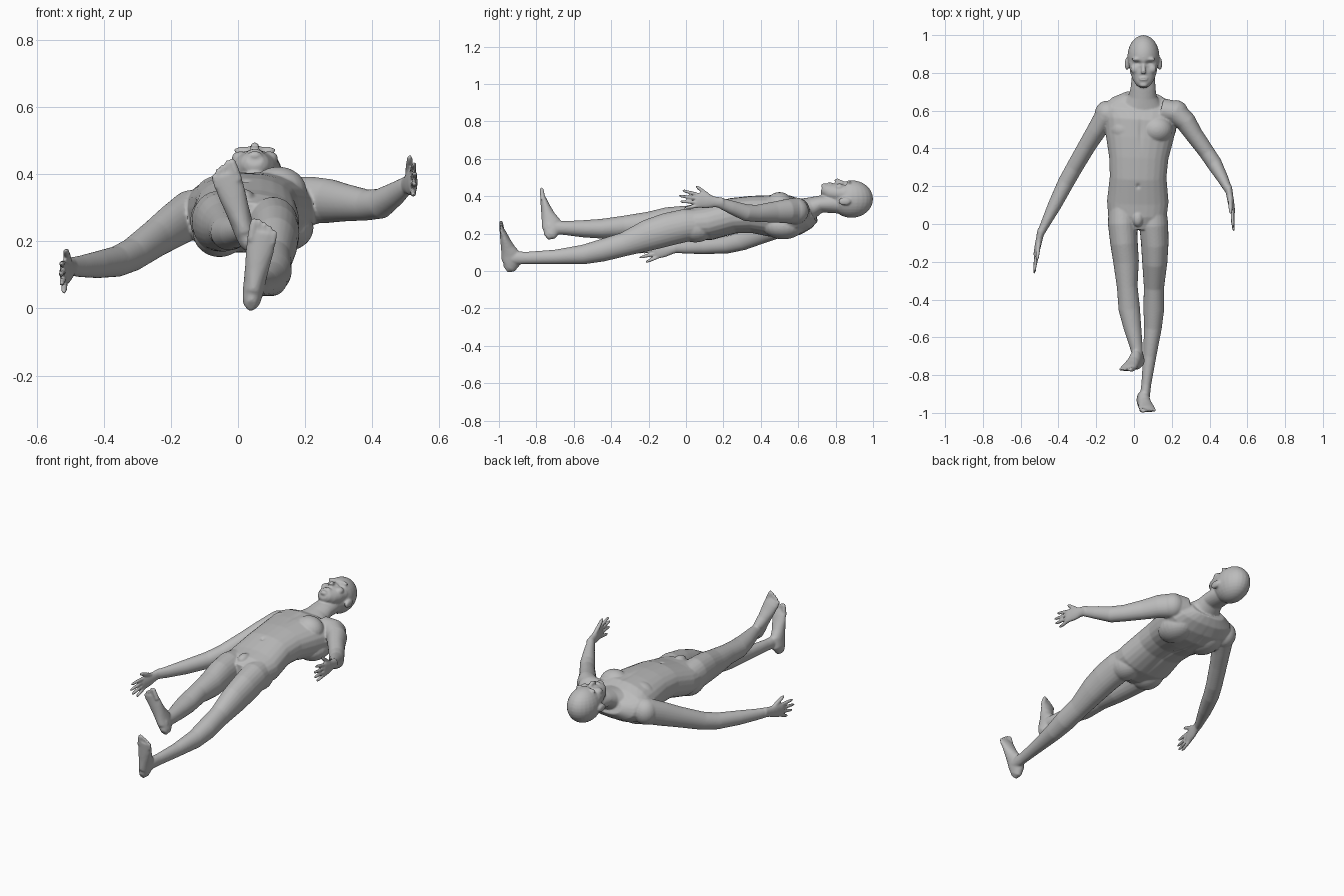
import bpy, bmesh, math
from mathutils import Vector, Matrix

cube = bpy.data.objects.get("Cube")
if cube:
    bpy.data.objects.remove(cube, do_unlink=True)

skin = bpy.data.materials.new("grey_skin")
skin.use_nodes = True
skin.diffuse_color = (0.5, 0.5, 0.5, 1)
skin.node_tree.nodes["Principled BSDF"].inputs["Base Color"].default_value = (0.5, 0.5, 0.5, 1)

bm = bmesh.new()
Z, Y = Vector((0, 0, 1)), Vector((0, 1, 0))


def loft(sections, up=Z, power=2.0, n=24):
    """Closed tube through (x, y, z, half width, half height) sections."""
    pts = [Vector(s[:3]) for s in sections]
    rings = []
    for i, s in enumerate(sections):
        t = (pts[min(i + 1, len(pts) - 1)] - pts[max(i - 1, 0)]).normalized()
        side = t.cross(up).normalized()
        top = side.cross(t)
        ring = []
        for k in range(n):
            c, d = math.cos(math.tau * k / n), math.sin(math.tau * k / n)
            u = math.copysign(abs(c) ** (2 / power), c) * s[3]
            v = math.copysign(abs(d) ** (2 / power), d) * s[4]
            ring.append(bm.verts.new(pts[i] + side * u + top * v))
        rings.append(ring)
    for a, b in zip(rings, rings[1:]):
        for k in range(n):
            bm.faces.new((a[k], a[(k + 1) % n], b[(k + 1) % n], b[k]))
    bm.faces.new(rings[0][::-1])
    bm.faces.new(rings[-1])


def ball(c, r):
    m = Matrix.Translation(c) @ Matrix.Diagonal((*r, 1))
    bmesh.ops.create_uvsphere(bm, u_segments=24, v_segments=16, radius=1, matrix=m)


def digit(a, b, r):
    """Rounded finger or toe from a to b."""
    a, b = Vector(a), Vector(b)
    rows = [(0, 1), (.5, 1), (.85, .85), (.97, .5), (1, .2)]
    loft([(*a.lerp(b, t), r * f, r * f) for t, f in rows], up=Vector((.9, .1, .3)), n=12)


def hand(wrist, tip):
    w, tip = Vector(wrist), Vector(tip)
    d = (tip - w).normalized()
    length = (tip - w).length
    up = (Z - d * Z.dot(d)).normalized()
    side = d.cross(up)
    inward = side if side.x * w.x < 0 else -side
    loft([(*(w + d * length * t), a, b) for t, a, b in
          [(-.08, .02, .027), (.12, .018, .029), (.3, .017, .038), (.5, .014, .04), (.58, .01, .036)]])
    # Four spread fingers, index uppermost
    for k, reach in enumerate((.93, 1.0, .96, .82)):
        o = .029 - k * .0195
        digit(w + d * length * .48 + up * o,
              w + d * length * reach + up * o * 1.55 + inward * .012, .0095)
    # Thumb
    base = w + d * length * .18 + up * .016
    digit(base, base + d * length * .42 + up * .06 + inward * .012, .0115)


def foot(heel, toe, medial):
    h, u = Vector(heel), Vector(toe) - Vector(heel)
    across = Vector((medial, 0, 0))
    across = (across - u * across.dot(u) / u.length_squared).normalized()
    rows = [(.0, .014, .02), (.05, .026, .038), (.15, .031, .052), (.3, .033, .052),
            (.45, .036, .037), (.62, .041, .026), (.76, .043, .018), (.86, .038, .011)]
    loft([(*(h + u * t + Y * th), w, th) for t, w, th in rows], up=Y)
    for k, end in enumerate((1.0, 1.0, .975, .945, .9)):
        o = across * (.031 - k * .0165)
        digit(h + u * .74 + o + Y * .014, h + u * end + o + Y * .010, .0125 if k == 0 else .0088)


# Torso
loft([(.015, -.03, .255, .11, .06), (.018, .04, .255, .155, .088), (.02, .12, .26, .163, .096),
      (.022, .25, .295, .15, .096), (.025, .35, .302, .157, .1), (.03, .45, .295, .178, .112),
      (.036, .55, .29, .195, .116), (.04, .61, .29, .2, .095), (.043, .65, .295, .165, .07),
      (.046, .68, .31, .1, .05)], power=2.3)
# Chest and seat muscles
for sx in (-1, 1):
    ball((.035 + sx * .085, .5, .335 + sx * .012), (.085, .075, .075))
    ball((.02 + sx * .075, .05, .228), (.08, .1, .075))
    ball((.04 + sx * .1, .52, .24), (.085, .11, .07))
ball((.02, .03, .325), (.03, .045, .03))

# Neck
loft([(.05, .86, .355, .055, .05), (.05, .78, .36, .062, .05), (.048, .72, .358, .066, .046),
      (.046, .68, .342, .074, .056), (.044, .63, .32, .11, .07), (.04, .56, .3, .13, .08)])

# Head
ball((.05, .885, .385), (.085, .115, .1))
loft([(.05, .89, .41, .07, .05), (.05, .85, .415, .078, .056), (.05, .8, .417, .07, .055),
      (.05, .765, .424, .057, .047), (.05, .74, .438, .04, .034), (.05, .727, .443, .024, .02)])
loft([(.05, .862, .468, .007, .008), (.05, .835, .474, .009, .01), (.05, .808, .482, .013, .014),
      (.05, .796, .479, .013, .01)])
ball((.05, .769, .466), (.024, .011, .011))
ball((.05, .737, .455), (.022, .014, .014))
for sx in (-1, 1):
    ball((.05 + sx * .033, .872, .471), (.03, .011, .011))
    ball((.05 + sx * .043, .82, .448), (.026, .026, .02))
    ball((.05 + sx * .087, .848, .372), (.012, .034, .021))

# Arms
ball((.222, .588, .32), (.066, .068, .07))
ball((-.142, .583, .278), (.066, .07, .074))
loft([(.15, .6, .315, .065, .075), (.22, .59, .323, .064, .07), (.275, .54, .32, .055, .065),
      (.32, .47, .315, .047, .056), (.385, .38, .308, .042, .046), (.425, .32, .312, .041, .045),
      (.47, .24, .342, .03, .036), (.5, .18, .365, .021, .028)])
loft([(-.09, .6, .29, .065, .075), (-.15, .57, .275, .062, .072), (-.195, .5, .245, .052, .067),
      (-.245, .42, .21, .047, .058), (-.315, .3, .16, .044, .05), (-.36, .22, .14, .043, .046),
      (-.42, .1, .13, .036, .04), (-.47, 0, .125, .025, .032), (-.495, -.05, .125, .02, .028)])
hand((.502, .18, .367), (.54, -.04, .388))
hand((-.495, -.05, .125), (-.54, -.26, .085))

# Legs
loft([(.1, .09, .25, .07, .08), (.104, 0, .245, .077, .088), (.11, -.1, .222, .073, .089),
      (.11, -.2, .192, .067, .084), (.106, -.33, .143, .054, .064), (.105, -.45, .11, .055, .06),
      (.1, -.55, .088, .047, .052), (.083, -.7, .075, .035, .039), (.065, -.85, .07, .026, .033),
      (.055, -.93, .07, .027, .036)])
loft([(-.06, .09, .255, .075, .082), (-.061, 0, .26, .077, .09), (-.053, -.1, .255, .073, .086),
      (-.042, -.2, .243, .068, .074), (-.036, -.33, .238, .055, .058), (-.025, -.45, .226, .057, .053),
      (-.008, -.55, .226, .047, .046), (.012, -.65, .23, .034, .037), (.02, -.7, .232, .028, .035),
      (.024, -.74, .233, .027, .036)])
foot((.038, -.983, .008), (.08, -1.0, .265), -1)
foot((.035, -.768, .183), (-.05, -.782, .437), 1)

# Fuse the parts into one smooth skin
bmesh.ops.recalc_face_normals(bm, faces=bm.faces)
mesh = bpy.data.meshes.new("human_body")
bm.to_mesh(mesh)
bm.free()
body = bpy.data.objects.new("human_body", mesh)
bpy.context.collection.objects.link(body)
fuse = body.modifiers.new("fuse", "REMESH")
fuse.mode = "VOXEL"
fuse.voxel_size = .005
relax = body.modifiers.new("relax", "SMOOTH")
relax.factor = .5
relax.iterations = 5
dg = bpy.context.evaluated_depsgraph_get()
dg.update()
skinned = bpy.data.meshes.new_from_object(body.evaluated_get(dg))
body.modifiers.clear()
body.data = skinned

# Soft dents: eye sockets, mouth line, navel, breastbone, spine groove
dents = [((.021, .851, .475), (.018, .011, .04), -.014), ((.079, .851, .475), (.018, .011, .04), -.014),
         ((.05, .769, .477), (.022, .003, .02), -.005), ((.022, .2, .385), (.01, .012, .04), -.008),
         ((.036, .49, .41), (.012, .07, .04), -.006), ((.03, .38, .19), (.014, .17, .05), .008)]
for v in skinned.vertices:
    for c, r, depth in dents:
        q = sum(((v.co[i] - c[i]) / r[i]) ** 2 for i in range(3))
        if q < 6:
            v.co.z += depth * math.exp(-q)

skinned.materials.clear()
skinned.materials.append(skin)
for p in skinned.polygons:
    p.use_smooth = True
    p.material_index = 0
